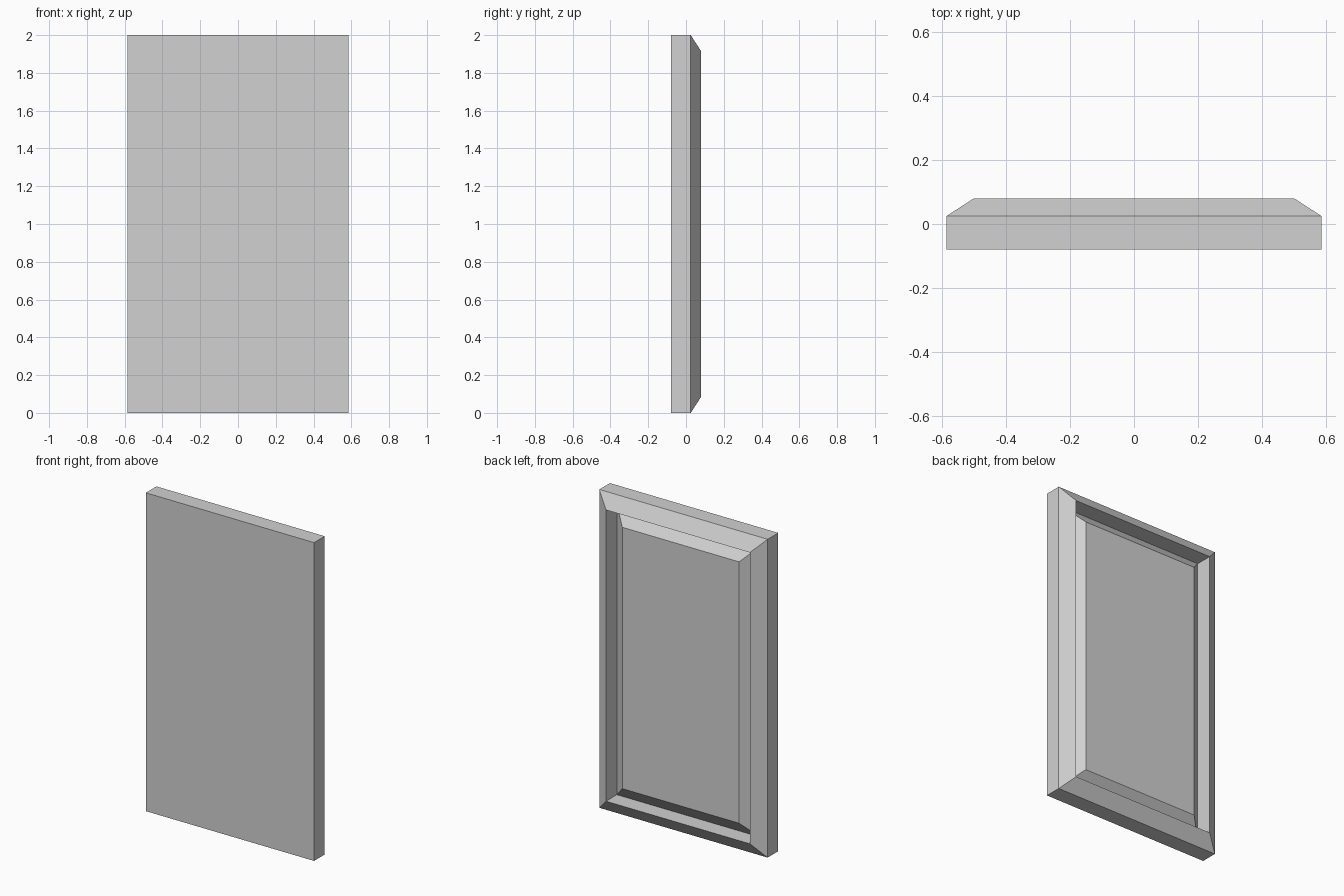
import bpy
import bmesh

default_cube = bpy.data.objects.get("Cube")
if default_cube:
    bpy.data.objects.remove(default_cube, do_unlink=True)

HALF_WIDTH, HALF_HEIGHT = 0.585, 1.0

# Single plain colour
grey = bpy.data.materials.new("light_grey")
grey.use_nodes = True
colour = (0.64, 0.64, 0.64, 1)
grey.diffuse_color = colour
grey.node_tree.nodes["Principled BSDF"].inputs["Base Color"].default_value = colour


def rectangle(bm, inset, y):
    """Corner vertices of an upright rectangle set in from the outer edge."""
    w, h = HALF_WIDTH - inset, HALF_HEIGHT - inset
    corners = ((-w, -h), (w, -h), (w, h), (-w, h))
    return [bm.verts.new((x, y, z + HALF_HEIGHT)) for x, z in corners]


# Rail profile from the flat front to the raised back field: (inset, y)
profile = [
    (0.0, -0.08),     # flat front edge
    (0.0, 0.025),     # outer side
    (0.085, 0.08),    # bevelled rail up to the ridge
    (0.085, -0.027),  # inner wall down into the groove
    (0.179, 0.053),   # slope up to the raised field
]

bm = bmesh.new()
rings = [rectangle(bm, inset, y) for inset, y in profile]
bm.faces.new(rings[0])
for outer, inner in zip(rings, rings[1:]):
    for i in range(4):
        j = (i + 1) % 4
        bm.faces.new((outer[i], outer[j], inner[j], inner[i]))
bm.faces.new(rings[-1])
bmesh.ops.recalc_face_normals(bm, faces=bm.faces)

mesh = bpy.data.meshes.new("raised_panel")
bm.to_mesh(mesh)
bm.free()
mesh.materials.append(grey)
panel = bpy.data.objects.new("raised_panel", mesh)
bpy.context.collection.objects.link(panel)
